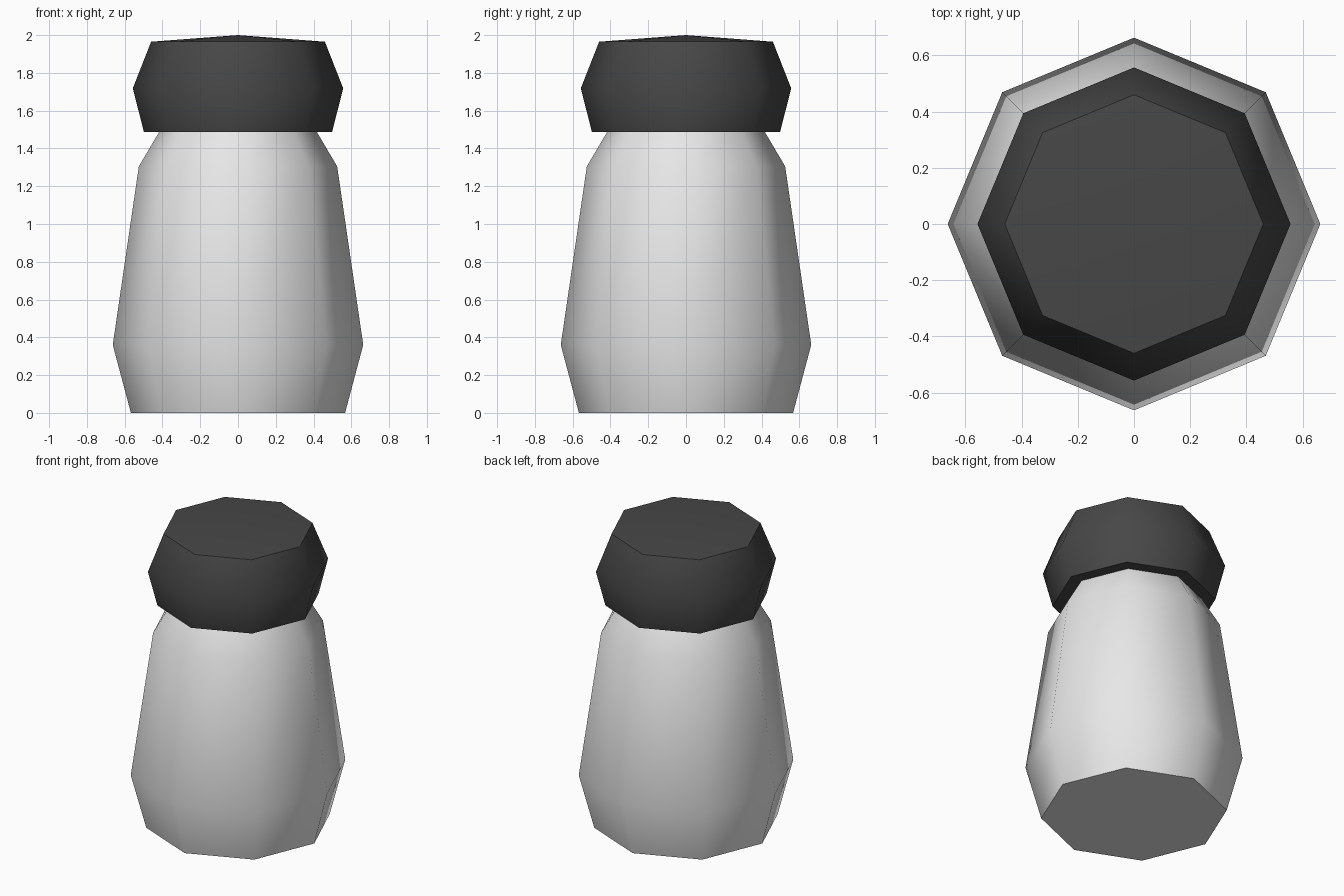
import bpy, bmesh, math

if "Cube" in bpy.data.objects:
    bpy.data.objects.remove(bpy.data.objects["Cube"])

SIDES = 8


def material(name, value):
    m = bpy.data.materials.new(name)
    m.diffuse_color = (value, value, value, 1)
    m.use_nodes = True
    m.node_tree.nodes["Principled BSDF"].inputs["Base Color"].default_value = m.diffuse_color
    return m


def lathe(name, profile, mat, apex=None):
    """Eight-sided turned solid from (radius, z) rings, closed at both ends."""
    bm = bmesh.new()
    rings = [[bm.verts.new((r * math.cos(2 * math.pi * i / SIDES),
                            r * math.sin(2 * math.pi * i / SIDES), z))
              for i in range(SIDES)] for r, z in profile]
    bm.faces.new(rings[0][::-1])
    for low, high in zip(rings, rings[1:]):
        for i in range(SIDES):
            j = (i + 1) % SIDES
            bm.faces.new((low[i], low[j], high[j], high[i]))
    if apex is None:
        bm.faces.new(rings[-1])
    else:
        tip = bm.verts.new((0, 0, apex))
        for i in range(SIDES):
            bm.faces.new((rings[-1][i], rings[-1][(i + 1) % SIDES], tip))
    mesh = bpy.data.meshes.new(name)
    bm.to_mesh(mesh)
    bm.free()
    mesh.materials.append(mat)
    ob = bpy.data.objects.new(name, mesh)
    bpy.context.collection.objects.link(ob)
    # Smooth around the sides, sharp at the flat ends
    bpy.ops.object.select_all(action='DESELECT')
    ob.select_set(True)
    bpy.context.view_layer.objects.active = ob
    bpy.ops.object.shade_smooth_by_angle(angle=math.radians(50))
    return ob


# Tapered shaker body, its neck reaching just inside the cap
lathe("shaker_body", [(0.567, 0), (0.663, 0.36), (0.525, 1.305), (0.41, 1.50)],
      material("light grey", 0.8))

# Dark faceted cap with a shallow pointed top
lathe("shaker_cap", [(0.498, 1.487), (0.557, 1.718), (0.46, 1.965)],
      material("dark grey", 0.063), apex=2.0)
